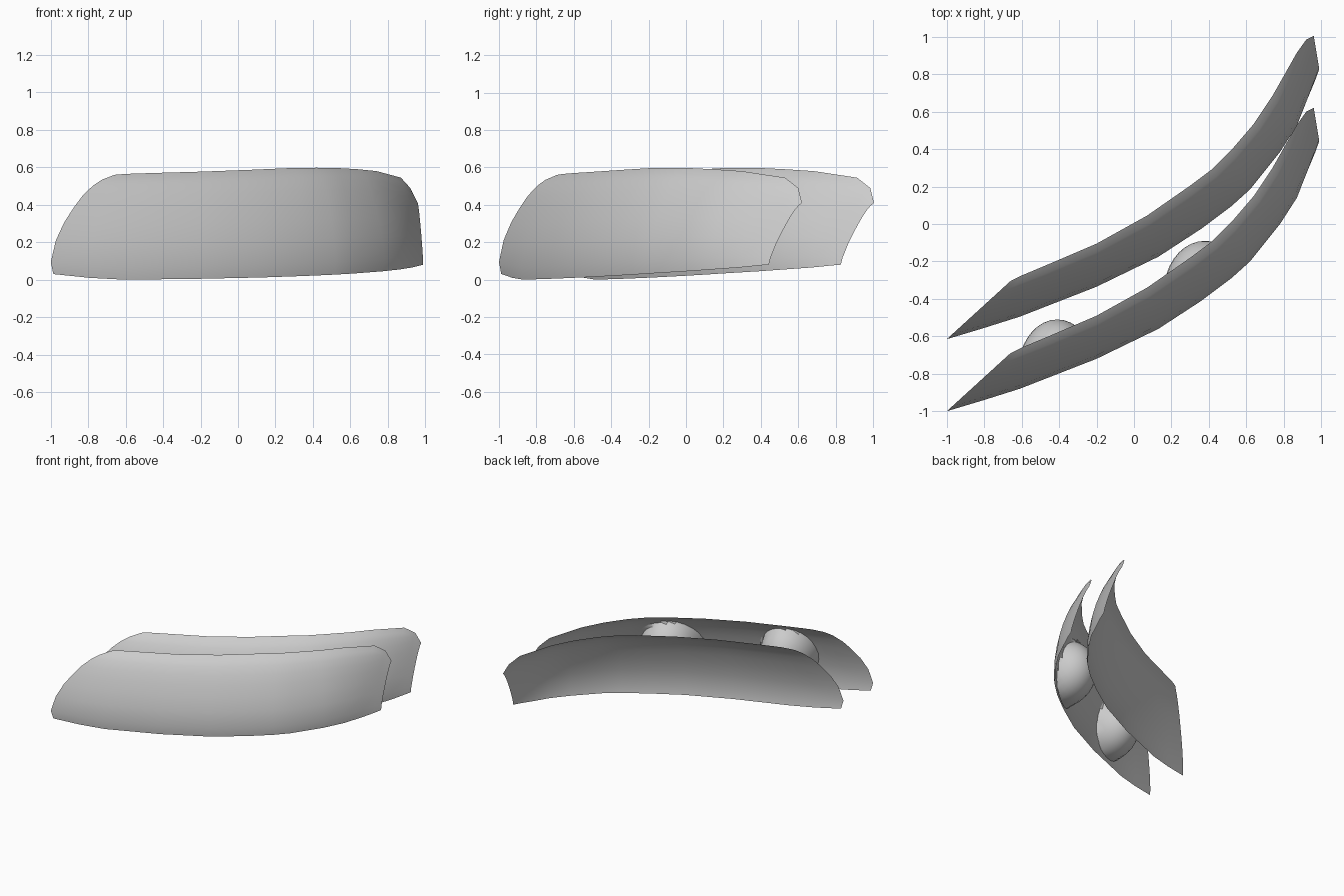
import bpy, bmesh, math
from mathutils import Vector
from mathutils.bvhtree import BVHTree

if "Cube" in bpy.data.objects:
    bpy.data.objects.remove(bpy.data.objects["Cube"])


def material(name, v):
    m = bpy.data.materials.new(name)
    m.diffuse_color = (v, v, v, 1)
    m.use_nodes = True
    m.node_tree.nodes["Principled BSDF"].inputs["Base Color"].default_value = m.diffuse_color
    return m


lens_grey = material("lens_grey", 0.6)
bowl_grey = material("bowl_grey", 0.6)

# Lens stations: bottom x, y, z, then top x, y, z, then straightness of the section
STATIONS = [
    (-1.00, -1.00, .03, -.66, -.69, .56, 0),
    (-.80, -.94, .01, -.60, -.66, .565, 0),
    (-.61, -.88, .00, -.45, -.597, .57, 0),
    (-.20, -.72, .005, -.20, -.49, .577, 0),
    (.13, -.56, .012, .07, -.34, .587, 0),
    (.36, -.41, .02, .30, -.18, .597, 0),
    (.52, -.29, .027, .42, -.09, .598, 0),
    (.62, -.20, .033, .52, .01, .597, 0),
    (.78, .00, .045, .64, .15, .59, 0),
    (.87, .14, .055, .74, .30, .58, 0),
    (.93, .28, .065, .87, .53, .545, .25),
    (.97, .38, .075, .92, .60, .49, .45),
    (.99, .44, .08, .96, .62, .41, .6),
]
# Lens section: share of the depth, share of the height
SECTION = [(.04, 0), (.0, .12), (.08, .34), (.21, .52), (.36, .67),
           (.50, .79), (.66, .89), (.80, .95), (1, 1)]


def finish(name, bm, mat, angle):
    me = bpy.data.meshes.new(name)
    bm.to_mesh(me)
    bm.free()
    me.materials.append(mat)
    ob = bpy.data.objects.new(name, me)
    bpy.context.collection.objects.link(ob)
    bpy.ops.object.select_all(action='DESELECT')
    ob.select_set(True)
    bpy.context.view_layer.objects.active = ob
    bpy.ops.object.shade_smooth_by_angle(angle=math.radians(angle))
    return ob


def lens_mesh(dy):
    bm = bmesh.new()
    cols = []
    for bx, by, bz, tx, ty, tz, k in STATIONS:
        col = []
        for f, g in SECTION:
            f = f + (g - f) * k
            col.append(bm.verts.new((bx + (tx - bx) * f, by + (ty - by) * f + dy,
                                     bz + (tz - bz) * g)))
        cols.append(col)
    for a, b in zip(cols, cols[1:]):
        for j in range(len(SECTION) - 1):
            bm.faces.new((a[j], b[j], b[j + 1], a[j + 1]))
    return bm


# Two matching curved lenses, one behind the other
front = lens_mesh(0)
front_tree = BVHTree.FromBMesh(front)
finish("front_lens", front, lens_grey, 30)
finish("rear_lens", lens_mesh(.385), lens_grey, 30)


# Rounded bowls sitting against the back of the front lens
def bowl(name, cx, cy, cz, rx, ry, rz, seg=28, rings=9):
    bm = bmesh.new()
    clamped = set()

    def point(x, y, z, snap=False):
        hit = front_tree.ray_cast(Vector((x, 2, z)), Vector((0, -1, 0)))[0]
        low = hit.y + .003 if hit else y
        v = bm.verts.new((x, low if snap else max(y, low), z))
        if y < low:
            clamped.add(v)
        return v

    apex = point(cx, cy + ry, cz)
    loops = []
    for i in range(1, rings + 2):
        t = min(i, rings) / rings * math.pi / 2
        loops.append([point(cx + rx * math.sin(t) * math.cos(a),
                            cy + ry * math.cos(t),
                            cz + rz * math.sin(t) * math.sin(a), i > rings)
                      for a in (2 * math.pi * s / seg for s in range(seg))])
    for s in range(seg):
        n = (s + 1) % seg
        bm.faces.new((apex, loops[0][n], loops[0][s]))
        for a, b in zip(loops, loops[1:]):
            bm.faces.new((a[s], a[n], b[n], b[s]))
    # Drop the part buried in the lens
    bmesh.ops.delete(bm, geom=[f for f in bm.faces if all(v in clamped for v in f.verts)],
                     context='FACES')
    bmesh.ops.remove_doubles(bm, verts=bm.verts, dist=.0005)
    bmesh.ops.recalc_face_normals(bm, faces=bm.faces)
    if sum(f.normal.y * f.calc_area() for f in bm.faces) < 0:
        bmesh.ops.reverse_faces(bm, faces=bm.faces)
    finish(name, bm, bowl_grey, 40)


bowl("outer_bowl", -.41, -.79, .30, .21, .28, .25)
bowl("inner_bowl", .38, -.36, .30, .22, .27, .25)
